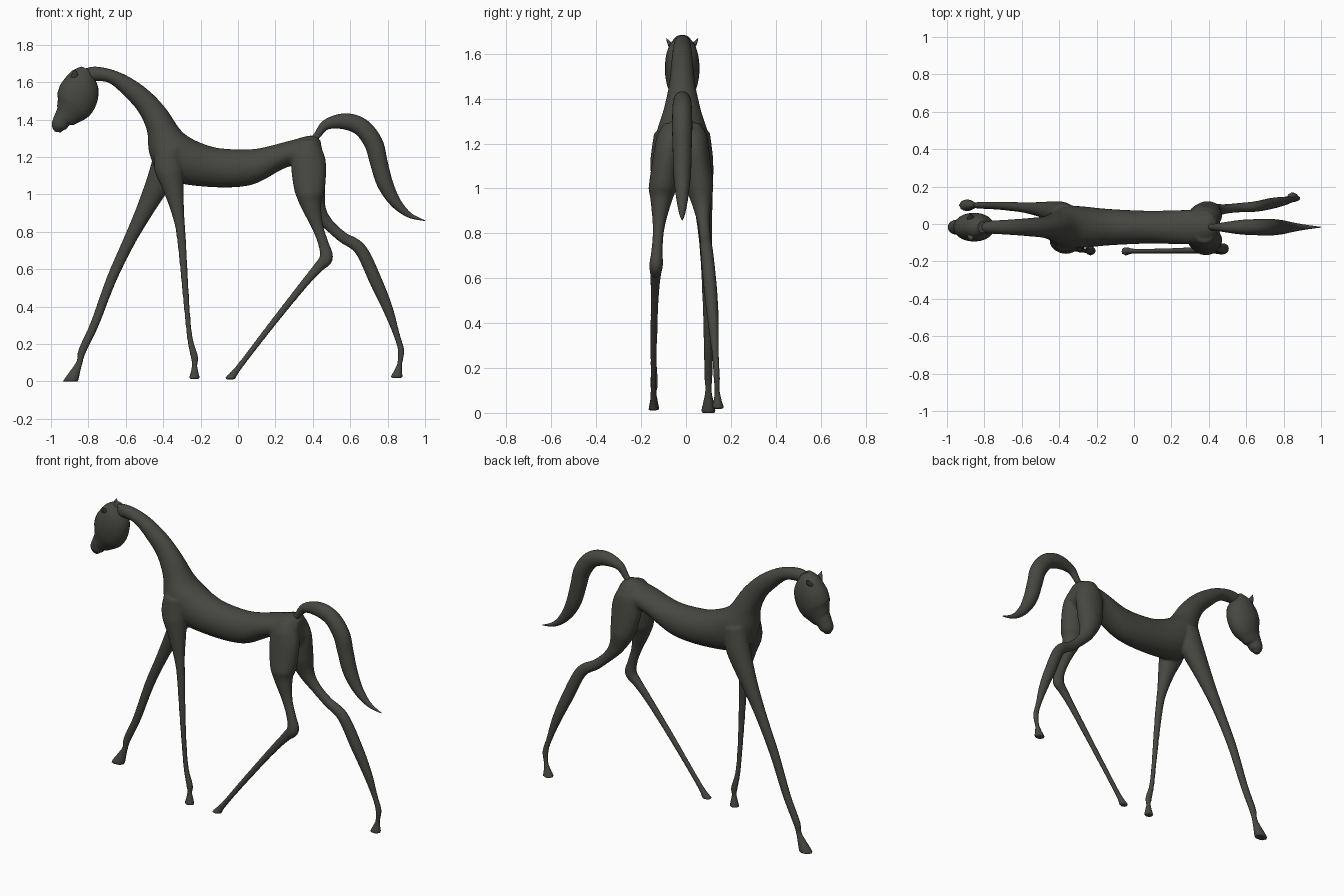
import bpy, bmesh, math
from mathutils import Vector

if "Cube" in bpy.data.objects:
    bpy.data.objects.remove(bpy.data.objects["Cube"])

bronze = bpy.data.materials.new("dark bronze")
bronze.diffuse_color = (0.062, 0.062, 0.054, 1)
bronze.use_nodes = True
bronze.node_tree.nodes["Principled BSDF"].inputs["Base Color"].default_value = bronze.diffuse_color
C = -0.017  # centre line


def spline(a, b, c, d, t):
    return [0.5 * (2 * q + (r - p) * t + (2 * p - 5 * q + 4 * r - s) * t * t
                   + (3 * q - p - 3 * r + s) * t ** 3) for p, q, r, s in zip(a, b, c, d)]


def smooth_rows(pts, steps=6):
    rows = []
    for i in range(len(pts) - 1):
        q = [pts[max(i - 1, 0)], pts[i], pts[i + 1], pts[min(i + 2, len(pts) - 1)]]
        rows += [spline(*q, k / steps) for k in range(steps)]
    return rows + [list(pts[-1])]


def skin(name, ellipses, sides=24):
    """Join ellipses, each a (centre, in-plane half axis, side half width), into a closed tube."""
    bm = bmesh.new()
    rings = []
    for mid, u, w in ellipses:
        v = Vector((0, max(w, 0.002), 0))
        rings.append([bm.verts.new(mid + u * math.cos(a) + v * math.sin(a))
                      for a in (2 * math.pi * k / sides for k in range(sides))])
    for r, s in zip(rings, rings[1:]):
        for k in range(sides):
            j = (k + 1) % sides
            bm.faces.new((r[k], r[j], s[j], s[k]))
    bm.faces.new(rings[0])
    bm.faces.new(rings[-1])
    bmesh.ops.recalc_face_normals(bm, faces=bm.faces)
    for f in bm.faces:
        f.smooth = len(f.verts) == 4
    me = bpy.data.meshes.new(name)
    bm.to_mesh(me)
    bm.free()
    me.materials.append(bronze)
    ob = bpy.data.objects.new(name, me)
    bpy.context.collection.objects.link(ob)
    return ob


def limb(name, pts, y_at, width, flat_end=False):
    """Tube square to a path of (x, z, radius, ...); y_at and width are rules for side position and width."""
    rows = smooth_rows(pts)
    out = []
    for i, p in enumerate(rows):
        a, b = rows[max(i - 1, 0)], rows[min(i + 1, len(rows) - 1)]
        t = Vector((b[0] - a[0], 0, b[1] - a[1])).normalized()
        u = Vector((t.z, 0, -t.x))
        if flat_end:  # turn the last rings level for the hoof sole
            k = max(0, 1 - (len(rows) - 1 - i) / 5)
            u = u.lerp(Vector((-1, 0, 0)), k).normalized()
        out.append((Vector((p[0], y_at(p[1]), p[1])), u * max(p[2], 0.002), width(p)))
    return skin(name, out)


def leg(name, pts, y_top, y_foot, power=3):
    return limb(name, pts, lambda z: y_foot + (y_top - y_foot) * (max(z, 0) / 1.27) ** power,
                lambda p: min(p[2] * 0.85, 0.064), True)


# Neck and torso, poll to rump: top edge, bottom edge, half width
torso_rows = smooth_rows([
    (-.85, 1.66, -.81, 1.60, .030), (-.765, 1.684, -.745, 1.606, .036),
    (-.63, 1.652, -.68, 1.590, .042), (-.497, 1.572, -.60, 1.518, .050),
    (-.39, 1.465, -.535, 1.444, .060), (-.31, 1.348, -.487, 1.34, .085),
    (-.25, 1.30, -.472, 1.21, .112), (-.17, 1.265, -.40, 1.09, .112),
    (-.08, 1.245, -.203, 1.043, .098), (.09, 1.243, .064, 1.048, .088),
    (.27, 1.285, .278, 1.15, .092), (.39, 1.315, .41, 1.12, .09),
    (.44, 1.29, .46, 1.18, .05)])
torso = skin("body", [(Vector(((a + c) / 2, C, (b + d) / 2)),
                       Vector(((a - c) / 2, 0, (b - d) / 2)), w)
                      for a, b, c, d, w in torso_rows])

# Legs: x, z, radius
near_front = leg("near_front_leg", [
    (-.365, 1.25, .075), (-.37, 1.15, .08), (-.345, 1.03, .056), (-.32, .893, .033),
    (-.302, .76, .024), (-.273, .385, .016), (-.256, .225, .016), (-.233, .13, .020),
    (-.232, .08, .016), (-.233, .012, .031)], -.075, -.143)
far_front = leg("far_front_leg", [
    (-.37, 1.25, .075), (-.40, 1.12, .074), (-.492, .928, .049), (-.58, .754, .034),
    (-.677, .545, .028), (-.765, .31, .024), (-.832, .165, .022), (-.85, .095, .018),
    (-.896, 0, .041)], .04, .10)
near_hind = leg("near_hind_leg", [
    (.375, 1.29, .05), (.377, 1.18, .092), (.383, 1.03, .083), (.39, .947, .057),
    (.424, .83, .032), (.458, .733, .029), (.472, .66, .036), (.43, .61, .028),
    (.35, .517, .022), (.186, .311, .018), (.0, .069, .017), (-.045, .01, .031)],
    -.06, -.145)
far_hind = leg("far_hind_leg", [
    (.375, 1.29, .05), (.377, 1.18, .092), (.39, 1.03, .078), (.424, .92, .048),
    (.478, .845, .032), (.558, .772, .030), (.655, .705, .034), (.738, .533, .035),
    (.802, .385, .028), (.848, .25, .018), (.872, .163, .018), (.863, .088, .015),
    (.847, .017, .035)], .026, .142, 1.5)

# Fuse torso and legs into one smooth cast skin
parts = [torso, near_front, far_front, near_hind, far_hind]
with bpy.context.temp_override(active_object=torso, object=torso,
                               selected_editable_objects=parts, selected_objects=parts):
    bpy.ops.object.join()
fuse = torso.modifiers.new("fuse", 'REMESH')
fuse.mode = 'VOXEL'
fuse.voxel_size = 0.008
fuse.use_smooth_shade = True
blend = torso.modifiers.new("blend", 'SMOOTH')
blend.factor = 0.5
blend.iterations = 5

# Head, poll to muzzle: x, z, radius, half width
limb("head", [
    (-.81, 1.672, .028, .03), (-.83, 1.625, .075, .062), (-.847, 1.56, .105, .076),
    (-.872, 1.485, .104, .073), (-.91, 1.43, .073, .052), (-.938, 1.40, .050, .042),
    (-.958, 1.362, .040, .036), (-.964, 1.333, .015, .012)],
    lambda z: C, lambda p: p[3])

# Ears
for name, s in (("near_ear", -1), ("far_ear", 1)):
    limb(name, [(-.873, 1.625, .022), (-.872, 1.645, .015), (-.872, 1.668, .002)],
         lambda z: C + s * (.04 + .7 * (z - 1.625)), lambda p: p[2] * 0.8)

# Tail: x, z, radius
limb("tail", [
    (.40, 1.285, .020), (.425, 1.318, .019), (.475, 1.374, .028), (.571, 1.39, .043),
    (.661, 1.358, .048), (.725, 1.273, .050), (.752, 1.174, .047), (.785, 1.06, .043),
    (.841, .959, .030), (.915, .89, .015), (1.0, .859, .002)],
    lambda z: C, lambda p: p[2] * 0.9)
